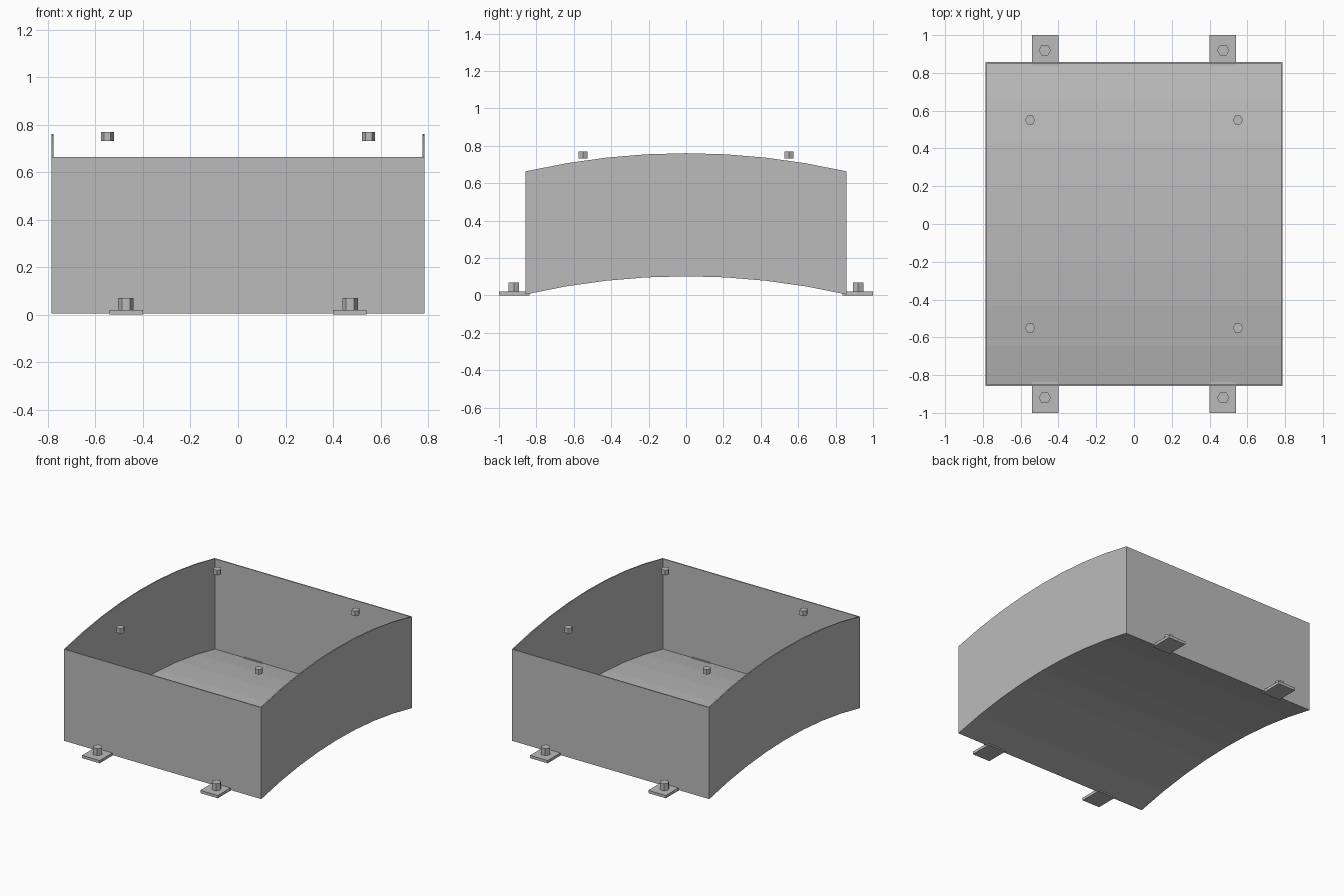
import bpy, bmesh, math

cube = bpy.data.objects.get("Cube")
if cube:
    bpy.data.objects.remove(cube, do_unlink=True)

# Single grey finish
GREY = (0.5, 0.5, 0.5, 1.0)
steel = bpy.data.materials.new("grey_metal")
steel.use_nodes = True
steel.diffuse_color = GREY
steel.node_tree.nodes["Principled BSDF"].inputs["Base Color"].default_value = GREY

HALF_X, HALF_Y = 0.785, 0.857
SHEET = 0.008
EDGE_Z, RISE, HEIGHT = 0.005, 0.097, 0.658
SEGMENTS = 8
RADIUS = (HALF_Y ** 2 + RISE ** 2) / (2 * RISE)


def arc(y):
    """Height of the curved underside at depth y."""
    return EDGE_Z + RISE - RADIUS + math.sqrt(RADIUS ** 2 - y * y)


def finish(name, bm):
    bmesh.ops.recalc_face_normals(bm, faces=bm.faces)
    mesh = bpy.data.meshes.new(name)
    bm.to_mesh(mesh)
    bm.free()
    mesh.materials.append(steel)
    obj = bpy.data.objects.new(name, mesh)
    bpy.context.collection.objects.link(obj)
    return obj


def extrude_x(name, profile, x0, x1):
    """Extrude a closed (y, z) outline from x0 to x1."""
    bm = bmesh.new()
    face = bm.faces.new([bm.verts.new((x0, y, z)) for y, z in profile])
    new = bmesh.ops.extrude_face_region(bm, geom=[face])["geom"]
    verts = [v for v in new if isinstance(v, bmesh.types.BMVert)]
    bmesh.ops.translate(bm, verts=verts, vec=(x1 - x0, 0, 0))
    return finish(name, bm)


def curved_band(height):
    """Closed outline between the underside arc and the same arc raised."""
    ys = [HALF_Y * (2 * i / SEGMENTS - 1) for i in range(SEGMENTS + 1)]
    return [(y, arc(y)) for y in ys] + [(y, arc(y) + height) for y in reversed(ys)]


def hex_bolt(name, x, y, z0, z1, radius):
    bm = bmesh.new()
    bmesh.ops.create_cone(bm, cap_ends=True, segments=6, radius1=radius,
                          radius2=radius, depth=z1 - z0)
    # Turn so that two corners point along x
    corner = max(bm.verts, key=lambda v: v.co.x).co
    turn = -math.atan2(corner.y, corner.x)
    c, s = math.cos(turn), math.sin(turn)
    for v in bm.verts:
        v.co.x, v.co.y = c * v.co.x - s * v.co.y, s * v.co.x + c * v.co.y
    bmesh.ops.translate(bm, verts=bm.verts, vec=(x, y, (z0 + z1) / 2))
    finish(name, bm)


# Curved floor sheet, fitted between the side walls
inner = HALF_X - SHEET
extrude_x("floor", curved_band(SHEET), -inner, inner)

# Side walls with arched top and bottom edges
for side, sx in (("left", 1), ("right", -1)):
    extrude_x(side + "_wall", curved_band(HEIGHT), sx * inner, sx * HALF_X)

# Straight front and back walls
for end, sy in (("front", -1), ("back", 1)):
    outer_y, inner_y = sy * HALF_Y, sy * (HALF_Y - SHEET)
    top = EDGE_Z + HEIGHT
    outline = [(outer_y, EDGE_Z), (inner_y, arc(inner_y)), (inner_y, top), (outer_y, top)]
    extrude_x(end + "_wall", outline, -inner, inner)

    # Mounting tabs with their bolts, and the four upper bolts
    for side, sx in (("left", 1), ("right", -1)):
        prefix = end + "_" + side
        tab = [(sy * 0.837, 0), (sy, 0), (sy, 0.02), (sy * 0.837, 0.02)]
        extrude_x(prefix + "_mounting_tab", tab, sx * 0.4, sx * 0.54)
        hex_bolt(prefix + "_tab_bolt", sx * 0.472, sy * 0.92, 0.02, 0.07, 0.0325)
        hex_bolt(prefix + "_upper_bolt", sx * 0.55, sy * 0.55, 0.732, 0.768, 0.0275)
